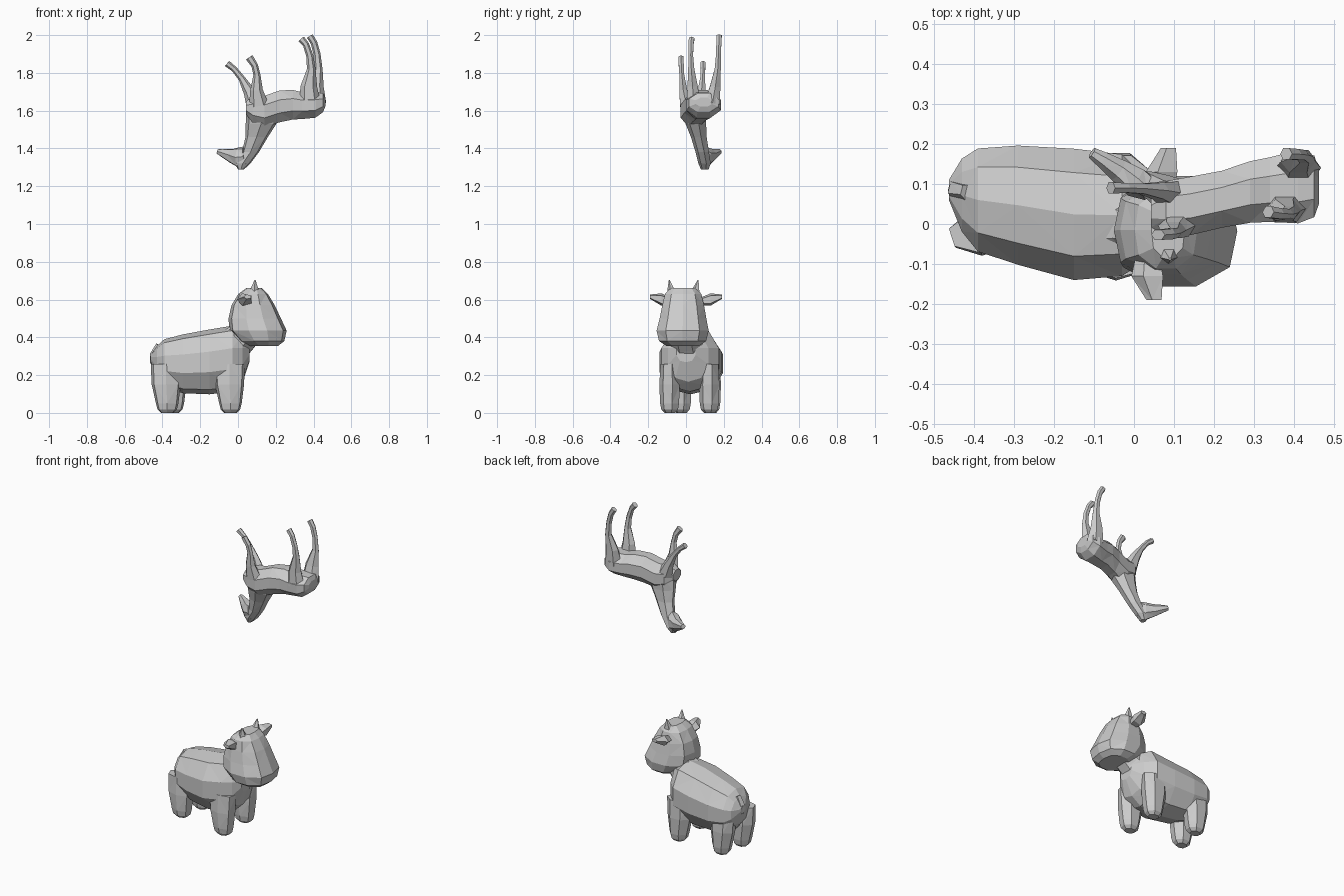
import bpy, math
from mathutils import Vector


def loft(name, rings, n=8, axis=None, ref=(0, 1, 0), p=2.0):
    """Skin rings (x, y, z, half width, half depth) into one flat-faced solid."""
    pts = [Vector(r[:3]) for r in rings]
    verts, faces = [], []
    for i, r in enumerate(rings):
        t = Vector(axis) if axis else pts[min(i + 1, len(pts) - 1)] - pts[max(i - 1, 0)]
        t.normalize()
        u = Vector(ref)
        u = (u - t * u.dot(t)).normalized()
        v = t.cross(u)
        for k in range(n):
            a = 2 * math.pi * (k + 0.5) / n
            c, s = math.cos(a), math.sin(a)
            # stretch so that the polygon's flats reach the half sizes
            m = 1.04 / (abs(c) ** p + abs(s) ** p) ** (1 / p)
            verts.append(pts[i] + u * (c * m * r[3]) + v * (s * m * r[4]))
    for i in range(len(rings) - 1):
        for k in range(n):
            a, b = i * n + k, i * n + (k + 1) % n
            # alternating triangles give the faceted look
            if (i + k) % 2:
                faces += [(a, b, b + n), (a, b + n, a + n)]
            else:
                faces += [(a, b, a + n), (b, b + n, a + n)]
    faces.append(tuple(reversed(range(n))))
    faces.append(tuple(range(len(verts) - n, len(verts))))
    me = bpy.data.meshes.new(name)
    me.from_pydata(verts, [], faces)
    me.update()
    ob = bpy.data.objects.new(name, me)
    bpy.context.collection.objects.link(ob)
    return ob


def loft_x(name, rows, **kw):
    """Rows of (x, z low, z high, half width, y centre)."""
    return loft(name, [(x, cy, (lo + hi) / 2, hw, (hi - lo) / 2)
                       for x, lo, hi, hw, cy in rows], axis=(1, 0, 0), **kw)


def loft_z(name, rows, **kw):
    """Rows of (z, x low, x high, half width, y centre)."""
    return loft(name, [((lo + hi) / 2, cy, z, hw, (hi - lo) / 2)
                       for z, lo, hi, hw, cy in rows], axis=(0, 0, 1), **kw)


# ---- Cow: body, neck and head
loft_x("cow_body", [
    (-0.462, 0.27, 0.31, 0.025, 0.085), (-0.43, 0.19, 0.35, 0.09, 0.072),
    (-0.39, 0.14, 0.385, 0.127, 0.060), (-0.29, 0.11, 0.41, 0.147, 0.047),
    (-0.15, 0.105, 0.435, 0.162, 0.024), (-0.03, 0.12, 0.455, 0.150, 0.022),
    (0.025, 0.17, 0.43, 0.105, 0.012), (0.06, 0.27, 0.38, 0.05, 0.0)],
    n=10, p=2.4)
loft("cow_neck", [(-0.06, 0.01, 0.33, 0.12, 0.11), (0.01, 0, 0.39, 0.09, 0.09),
                  (0.08, -0.015, 0.46, 0.09, 0.08)])
loft_z("cow_head", [
    (0.355, 0.06, 0.21, 0.085, -0.018), (0.38, 0.01, 0.24, 0.122, -0.018),
    (0.435, -0.04, 0.252, 0.135, -0.018), (0.50, -0.045, 0.222, 0.121, -0.016),
    (0.57, -0.03, 0.19, 0.108, -0.015), (0.63, 0.005, 0.155, 0.094, -0.015),
    (0.66, 0.045, 0.125, 0.068, -0.015)], n=10, p=2.7)

# ---- Cow: ears, horns, legs and tail
for s, side in ((1, "left"), (-1, "right")):
    dx = 0.018 * s
    loft("cow_ear_" + side, [(0.055 + dx, s * 0.075, 0.59, 0.03, 0.02),
                             (0.055 + dx, s * 0.13, 0.60, 0.042, 0.033),
                             (0.07 + dx, s * 0.19, 0.615, 0.02, 0.012)],
         n=5, axis=(0, 1, 0), ref=(1, 0, 0))
    loft("cow_horn_" + side, [(0.085, -0.012 + s * 0.06, 0.63, 0.028, 0.032),
                              (0.09, -0.012 + s * 0.076, 0.703, 0.003, 0.003)],
         n=5, axis=(0, 0, 1))
    for part, x, y in (("front", -0.045, 0.02 + s * 0.105),
                       ("rear", -0.365 + s * 0.015, 0.055 + s * 0.078)):
        loft(f"cow_{part}_leg_{side}", [
            (x, y, 0.26, 0.048, 0.08), (x, y, 0.15, 0.054, 0.075),
            (x + 0.005, y, 0.05, 0.05, 0.058), (x + 0.005, y, 0.018, 0.044, 0.05),
            (x + 0.005, y, 0.0, 0.028, 0.032)], n=7, axis=(0, 0, 1), p=2.3)
loft("cow_tail", [(-0.42, 0.08, 0.36, 0.02, 0.015), (-0.448, 0.085, 0.31, 0.025, 0.018),
                  (-0.455, 0.088, 0.26, 0.012, 0.01)], n=5)

# ---- Upside-down horse: trunk, neck and head
loft_x("horse_body", [
    (0.042, 1.58, 1.65, 0.04, 0.03), (0.08, 1.53, 1.68, 0.07, 0.04),
    (0.14, 1.51, 1.682, 0.076, 0.045), (0.22, 1.535, 1.71, 0.074, 0.062),
    (0.29, 1.55, 1.713, 0.08, 0.08), (0.34, 1.553, 1.70, 0.084, 0.086),
    (0.41, 1.56, 1.70, 0.095, 0.093), (0.45, 1.59, 1.695, 0.08, 0.094),
    (0.462, 1.62, 1.67, 0.045, 0.094)])
loft_z("horse_neck", [
    (1.288, 0.0, 0.03, 0.02, 0.10), (1.32, -0.015, 0.065, 0.033, 0.10),
    (1.38, 0.022, 0.11, 0.036, 0.088), (1.46, 0.04, 0.157, 0.042, 0.07),
    (1.53, 0.042, 0.202, 0.055, 0.055), (1.61, 0.045, 0.22, 0.068, 0.045)], n=7)
loft("horse_head", [
    (0.04, 0.088, 1.36, 0.03, 0.05), (0.005, 0.105, 1.352, 0.038, 0.055),
    (-0.04, 0.135, 1.363, 0.029, 0.036), (-0.08, 0.162, 1.376, 0.02, 0.023),
    (-0.105, 0.178, 1.383, 0.014, 0.014)], n=7)

# ---- Horse: legs pointing upwards
legs = {
    "horse_front_leg_right": [(0.11, 0.0, 1.63, 0.035, 0.05), (0.098, -0.015, 1.71, 0.023, 0.032),
                              (0.10, -0.022, 1.79, 0.014, 0.018), (0.088, -0.025, 1.84, 0.015, 0.017),
                              (0.06, -0.027, 1.882, 0.014, 0.02)],
    "horse_front_leg_left": [(0.09, 0.075, 1.63, 0.035, 0.045), (0.06, 0.083, 1.70, 0.023, 0.03),
                             (0.02, 0.088, 1.77, 0.014, 0.017), (-0.02, 0.09, 1.82, 0.013, 0.015),
                             (-0.058, 0.09, 1.85, 0.016, 0.017)],
    "horse_rear_leg_right": [(0.38, 0.04, 1.64, 0.04, 0.055), (0.375, 0.035, 1.73, 0.03, 0.042),
                             (0.388, 0.028, 1.82, 0.018, 0.022), (0.38, 0.025, 1.89, 0.014, 0.018),
                             (0.36, 0.026, 1.95, 0.015, 0.016), (0.335, 0.03, 1.98, 0.016, 0.018)],
    "horse_rear_leg_left": [(0.41, 0.14, 1.64, 0.045, 0.055), (0.41, 0.155, 1.73, 0.03, 0.042),
                            (0.425, 0.168, 1.82, 0.018, 0.022), (0.418, 0.172, 1.90, 0.014, 0.018),
                            (0.402, 0.174, 1.96, 0.015, 0.017), (0.38, 0.175, 1.995, 0.016, 0.017)],
}
for name, path in legs.items():
    loft(name, path, n=6)
